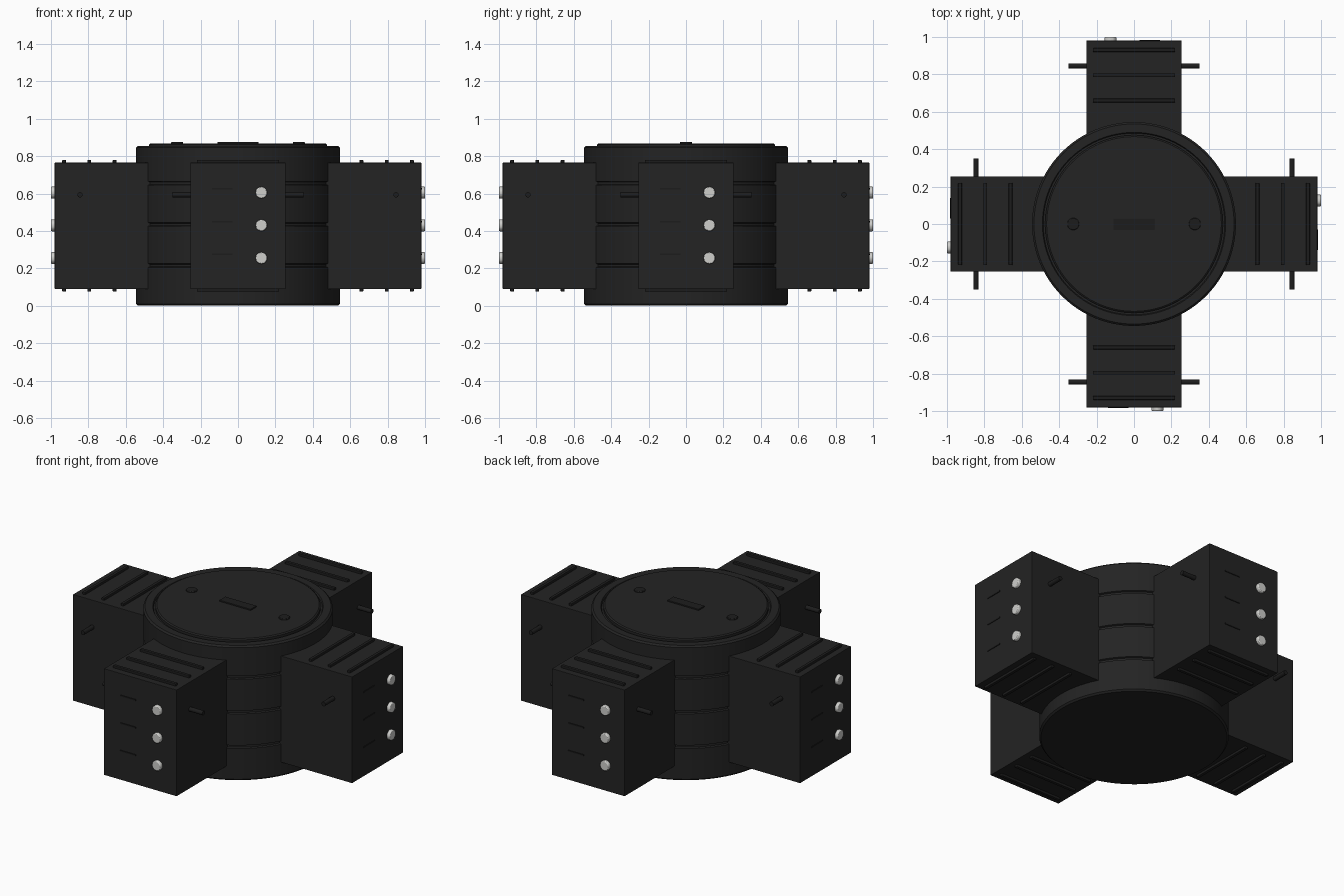
import bpy, math
from mathutils import Matrix, Vector

cube = bpy.data.objects.get("Cube")
if cube:
    bpy.data.objects.remove(cube, do_unlink=True)


def material(name, rgb, rough=0.6):
    m = bpy.data.materials.new(name)
    m.use_nodes = True
    m.diffuse_color = (*rgb, 1)
    node = m.node_tree.nodes["Principled BSDF"]
    node.inputs["Base Color"].default_value = (*rgb, 1)
    node.inputs["Roughness"].default_value = rough
    return m


CHARCOAL = material("charcoal", (0.017, 0.017, 0.017))
BLACK = material("soft black", (0.012, 0.012, 0.012))
SILVER = material("silver", (0.62, 0.62, 0.60))


def finish(ob, name, mat, turn=0, bevel=0, smooth=False):
    """Name, colour, soften the edges and turn the part about the z axis."""
    ob.name = ob.data.name = name
    ob.data.materials.clear()
    ob.data.materials.append(mat)
    bpy.ops.object.transform_apply(location=True, rotation=True, scale=True)
    ob.data.transform(Matrix.Rotation(turn, 4, "Z"))
    if bevel:
        mod = ob.modifiers.new("Bevel", "BEVEL")
        mod.width, mod.segments = bevel, 2
        mod.limit_method = "ANGLE"
    if smooth:
        bpy.ops.object.shade_smooth_by_angle(angle=math.radians(35))
    return ob


def box(name, size, loc, mat, turn=0, bevel=0):
    bpy.ops.mesh.primitive_cube_add(size=1, location=loc)
    ob = bpy.context.object
    ob.scale = size
    return finish(ob, name, mat, turn, bevel)


def rod(name, radius, length, loc, axis, mat, turn=0, sides=16, bevel=0):
    rot = Vector(axis).to_track_quat("Z", "Y").to_euler()
    bpy.ops.mesh.primitive_cylinder_add(vertices=sides, radius=radius, depth=length,
                                        location=loc, rotation=rot)
    return finish(bpy.context.object, name, mat, turn, bevel, True)


def lathe(name, profile, mat, sides=96):
    """Spin a (radius, height) profile about z, closing both ends."""
    verts, faces, n = [], [], len(profile)
    for i in range(sides):
        a = math.tau * i / sides
        verts += [(r * math.cos(a), r * math.sin(a), z) for r, z in profile]
    for i in range(sides):
        j = (i + 1) % sides
        faces += [(i * n + k, j * n + k, j * n + k + 1, i * n + k + 1) for k in range(n - 1)]
    faces.append([i * n for i in reversed(range(sides))])
    faces.append([i * n + n - 1 for i in range(sides)])
    mesh = bpy.data.meshes.new(name)
    mesh.from_pydata(verts, [], faces)
    ob = bpy.data.objects.new(name, mesh)
    bpy.context.collection.objects.link(ob)
    bpy.ops.object.select_all(action="DESELECT")
    bpy.context.view_layer.objects.active = ob
    ob.select_set(True)
    return finish(ob, name, mat, smooth=True)


# Central drum with three shallow grooves and a channel around the lid
R = 0.545
profile = [(R - 0.01, 0), (R, 0.01)]
for z in (0.215, 0.435, 0.655):
    profile += [(R, z - 0.01), (R - 0.01, z - 0.006), (R - 0.01, z + 0.006), (R, z + 0.01)]
profile += [(R, 0.845), (R - 0.01, 0.855), (0.49, 0.855), (0.485, 0.845), (0.46, 0.845)]
lathe("drum", profile, CHARCOAL)

# Lid with its grip plate and two studs
lathe("lid", [(0.475, 0.84), (0.475, 0.862), (0.467, 0.868)], CHARCOAL)
box("lid_grip", (0.22, 0.06, 0.014), (0, 0, 0.869), BLACK, bevel=0.003)
for side, s in (("left", 1), ("right", -1)):
    rod(side + "_lid_stud", 0.032, 0.014, (s * 0.325, 0, 0.869), (0, 0, 1), BLACK,
        sides=24, bevel=0.003)

# Four equal arms, each modelled facing the front and turned into place
MID = 0.4275
for k, side in enumerate(("front", "left", "back", "right")):
    t = k * math.pi / 2
    box(side + "_arm", (0.51, 0.62, 0.675), (0, -0.67, MID), CHARCOAL, t, 0.002)
    # Ribs across the top and bottom
    for i, y in enumerate((0.66, 0.795, 0.93)):
        for end, z in (("top", 0.765), ("bottom", 0.09)):
            box(f"{side}_{end}_rib_{i + 1}", (0.44, 0.02, 0.03), (0, -y, z), BLACK, t, 0.004)
    # Side pegs
    rod(side + "_peg", 0.014, 0.70, (0, -0.845, 0.593), (1, 0, 0), BLACK, t)
    # Bolts and slim label plates on the end face
    for i in range(3):
        z = 0.255 + 0.175 * i
        rod(f"{side}_bolt_{i + 1}", 0.032, 0.04, (0.125, -0.98, z), (0, -1, 0), SILVER,
            t, 12, 0.005)
        box(f"{side}_end_plate_{i + 1}", (0.11, 0.008, 0.008), (-0.085, -0.98, z + 0.02),
            BLACK, t)
